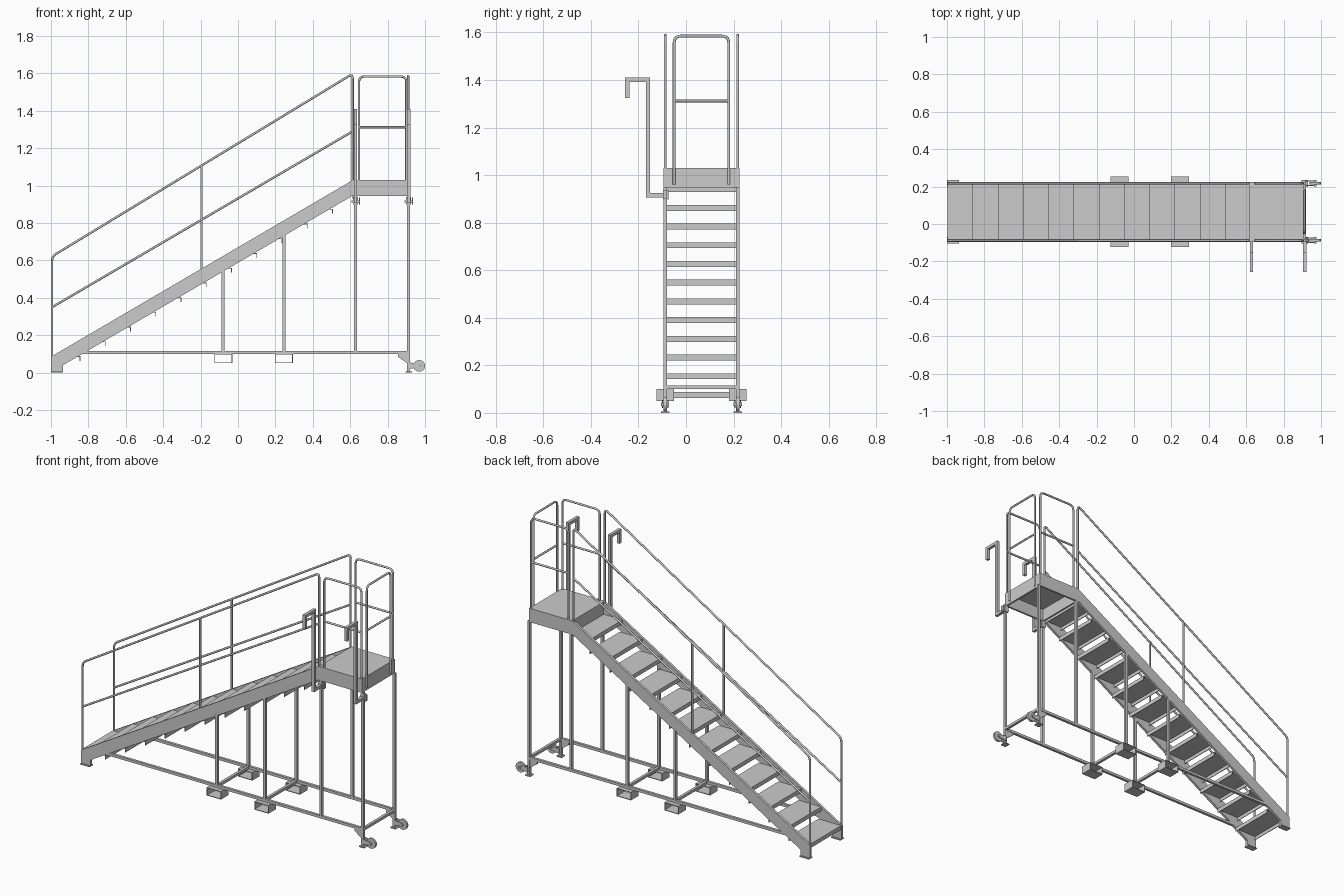
import bpy, bmesh
from math import radians
from mathutils import Vector

if "Cube" in bpy.data.objects:
    bpy.data.objects.remove(bpy.data.objects["Cube"])

CY = 0.065            # centre line of the stair in y
HALF = 0.1525         # side frame offset from the centre line
T = 0.016             # square tube size
SIDES = (("front", -1), ("back", 1))


def mesh_object(name, bm):
    bmesh.ops.recalc_face_normals(bm, faces=bm.faces)
    me = bpy.data.meshes.new(name)
    bm.to_mesh(me)
    bm.free()
    ob = bpy.data.objects.new(name, me)
    bpy.context.collection.objects.link(ob)
    return ob


def boxes(name, spans):
    """One object from boxes given as (x0, x1, y0, y1, z0, z1)."""
    bm = bmesh.new()
    for x0, x1, y0, y1, z0, z1 in spans:
        vs = bmesh.ops.create_cube(bm, size=1)["verts"]
        for v in vs:
            v.co = Vector(((x0 + x1) / 2 + v.co.x * (x1 - x0),
                           (y0 + y1) / 2 + v.co.y * (y1 - y0),
                           (z0 + z1) / 2 + v.co.z * (z1 - z0)))
    return mesh_object(name, bm)


def prism(name, pts, y, w):
    """Extrude an xz outline to width w centred on y."""
    bm = bmesh.new()
    f = bm.faces.new([bm.verts.new((x, y - w / 2, z)) for x, z in pts])
    r = bmesh.ops.extrude_face_region(bm, geom=[f])
    for v in r["geom"]:
        if isinstance(v, bmesh.types.BMVert):
            v.co.y += w
    return mesh_object(name, bm)


def round_path(pts, r, n=5):
    """Replace inner corners of a path with arcs."""
    pts = [Vector(p) for p in pts]
    out = [pts[0]]
    for a, b, c in zip(pts, pts[1:], pts[2:]):
        p, q = b + (a - b).normalized() * r, b + (c - b).normalized() * r
        for i in range(n + 1):
            t = i / n
            out.append(p * (1 - t) ** 2 + b * 2 * t * (1 - t) + q * t * t)
    return out + [pts[-1]]


def tubes(name, paths, rad=0.006):
    cu = bpy.data.curves.new(name, "CURVE")
    cu.dimensions = "3D"
    cu.bevel_depth, cu.bevel_resolution, cu.use_fill_caps = rad, 2, True
    for path in paths:
        sp = cu.splines.new("POLY")
        sp.points.add(len(path) - 1)
        for p, co in zip(sp.points, path):
            p.co = (*co, 1)
    ob = bpy.data.objects.new(name, cu)
    bpy.context.collection.objects.link(ob)
    bpy.ops.object.select_all(action="DESELECT")
    ob.select_set(True)
    bpy.context.view_layer.objects.active = ob
    bpy.ops.object.convert(target="MESH")
    bpy.ops.object.shade_smooth_by_angle(angle=radians(50))
    return ob


def cylinder(name, x, y, z, r, depth, seg=24):
    bpy.ops.mesh.primitive_cylinder_add(vertices=seg, radius=r, depth=depth,
                                        location=(x, y, z), rotation=(radians(90), 0, 0))
    bpy.context.object.name = name
    bpy.ops.object.shade_smooth_by_angle(angle=radians(40))


def post(x, y, z0, z1, t=T):
    return (x - t / 2, x + t / 2, y - t / 2, y + t / 2, z0, z1)


# treads: folded plates with a lip at nose and back
for k in range(12):
    x, z = -0.998 + 0.135 * k, 0.088 + 0.0787 * k
    d = min(0.155, 0.617 - x)
    y0, y1 = CY - 0.145, CY + 0.145
    boxes(f"tread_{k + 1}", [(x, x + d, y0, y1, z - 0.004, z),
                             (x, x + 0.004, y0, y1, z - 0.025, z - 0.004),
                             (x + d - 0.004, x + d, y0, y1, z - 0.025, z - 0.004)])

# platform: deck plate on an open frame
px0, px1, py0, py1 = 0.615, 0.908, CY - 0.16, CY + 0.16
boxes("platform_deck", [(px0, px1, py0, py1, 1.022, 1.03)])
boxes("platform_frame", [(px0, px1, py0, py0 + 0.012, 0.945, 1.022),
                         (px0, px1, py1 - 0.012, py1, 0.945, 1.022),
                         (px0, px0 + 0.012, py0 + 0.012, py1 - 0.012, 0.945, 1.022),
                         (px1 - 0.012, px1, py0 + 0.012, py1 - 0.012, 0.945, 1.022)])

for side, s in SIDES:
    y = CY + HALF * s
    # sloping stringer with foot
    prism(f"{side}_stringer", [(-1, 0), (-0.935, 0), (-0.935, 0.04), (0.615, 0.947),
                               (0.615, 1.03), (-1, 0.085)], y, 0.015)
    boxes(f"{side}_stringer_foot", [(-1, -0.935, y - 0.018, y + 0.018, 0, 0.005)])
    # legs, base rail
    boxes(f"{side}_legs", [post(-0.08, y, 0.1, 0.545), post(0.245, y, 0.1, 0.735),
                           post(0.627, y, 0.1, 0.95), post(0.912, y, 0.0, 0.95)])
    boxes(f"{side}_base_rail", [(-0.83, 0.912, y - T / 2, y + T / 2, 0.1, 0.116)])
    # rear foot plate and gusset
    boxes(f"{side}_foot_plate", [(0.895, 0.93, y - 0.018, y + 0.018, 0, 0.006)])
    prism(f"{side}_foot_gusset", [(0.855, 0.1), (0.904, 0.1), (0.904, 0.05), (0.89, 0.06),
                                  (0.855, 0.085)], y, 0.01)
    # wheel between two fork plates
    cylinder(f"{side}_wheel", 0.969, y, 0.036, 0.031, 0.014)
    cylinder(f"{side}_wheel_axle", 0.969, y, 0.036, 0.007, 0.034, 12)
    for o in (-0.012, 0.012):
        prism(f"{side}_wheel_fork", [(0.915, 0.02), (0.975, 0.028), (0.975, 0.044),
                                     (0.915, 0.055)], y + o, 0.004)
    # stair handrail: outer loop, mid rail, mid post
    slope = (1.59 - 0.62) / 1.61
    tubes(f"{side}_stair_handrail", [
        round_path([(-0.994, y, 0.08), (-0.994, y, 0.622), (0.613, y, 1.598), (0.613, y, 1.0)], 0.025),
        [(-0.994, y, 0.35), (0.613, y, 1.29)],
        [(-0.195, y, 0.55), (-0.195, y, 1.107)]])
    # platform side guard
    tubes(f"{side}_platform_guard", [
        round_path([(0.647, y, 1.02), (0.647, y, 1.583), (0.9, y, 1.583), (0.9, y, 1.02)], 0.03),
        [(0.647, y, 1.312), (0.9, y, 1.312)]])
    # forklift pockets: open rectangular sleeves below the base rail
    ya, yb = y - 0.036, y + 0.036
    for x in (-0.078, 0.245):
        a, b, w = x - 0.048, x + 0.048, 0.004
        boxes(f"{side}_fork_pocket", [(a, b, ya, yb, 0.05, 0.05 + w),
                                      (a, b, ya, yb, 0.1 - w, 0.1),
                                      (a, a + w, ya, yb, 0.05 + w, 0.1 - w),
                                      (b - w, b, ya, yb, 0.05 + w, 0.1 - w)])

# platform end guard
x, ya, yb = 0.91, CY - 0.115, CY + 0.115
tubes("end_guard", [
    round_path([(x, ya, 0.96), (x, ya, 1.585), (x, yb, 1.585), (x, yb, 0.96)], 0.03),
    [(x, ya, 1.312), (x, yb, 1.312)]])

# cross tubes of the base
boxes("base_cross_tubes", [(x - T / 2, x + T / 2, CY - HALF, CY + HALF, 0.1, 0.116)
                           for x in (-0.08, 0.245, 0.912)])

# hanging hooks with sleeve and clamp knob on the front side
h = 0.009
for name, x in (("inner", 0.628), ("outer", 0.912)):
    boxes(f"{name}_hook", [(x - h, x + h, -0.169, -0.08, 0.915 - h, 0.915 + h),
                           (x - h, x + h, -0.169, -0.151, 0.915 + h, 1.41),
                           (x - h, x + h, -0.256, -0.169, 1.392, 1.41),
                           (x - h, x + h, -0.256, -0.238, 1.325, 1.392)])
    boxes(f"{name}_hook_sleeve", [(x - 0.014, x + 0.014, -0.096, -0.074, 0.898, 0.938)])
    tubes(f"{name}_hook_knob", [[(x - 0.022, -0.0875, 0.915), (x + 0.024, -0.0875, 0.915)]], 0.006)
    boxes(f"{name}_hook_knob_grip", [(x + 0.018, x + 0.024, -0.096, -0.079, 0.9, 0.935)])
